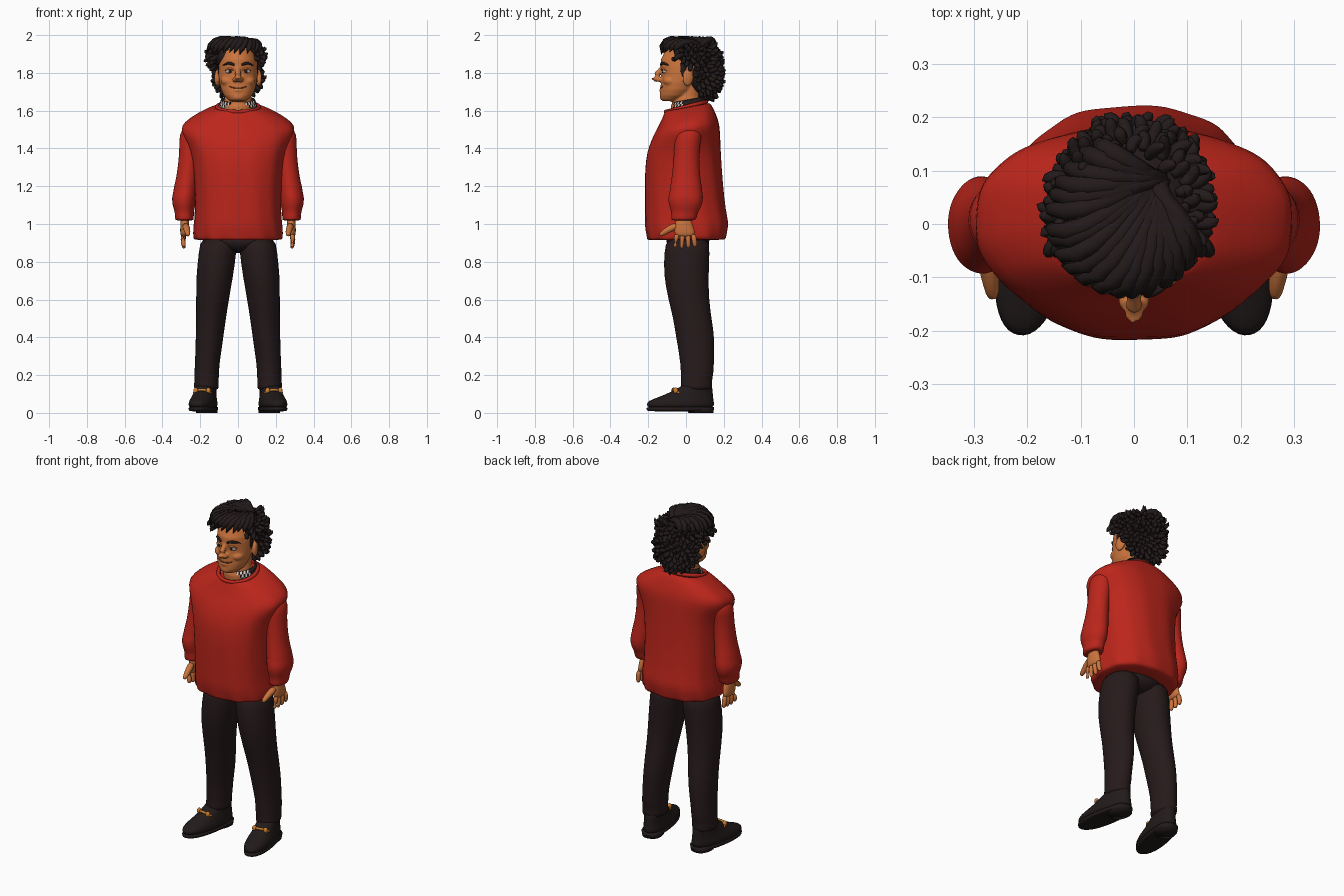
import bpy, bmesh, math, random
from mathutils import Vector

random.seed(4)
if bpy.data.objects.get("Cube"):
    bpy.data.objects.remove(bpy.data.objects["Cube"])

def material(name, *rgb):
    m = bpy.data.materials.new(name)
    m.use_nodes = True
    m.diffuse_color = (*rgb, 1)
    node = next(n for n in m.node_tree.nodes if n.type == 'BSDF_PRINCIPLED')
    node.inputs["Base Color"].default_value = (*rgb, 1)
    return m

RED = material("red knit", .5, .019, .011)
SKIN = material("skin", .6, .175, .046)
HAIR = material("black hair", .017, .0105, .0105)
CLOTH = material("dark trousers", .02, .0105, .011)
LEATHER = material("dark leather", .016, .0105, .0105)
GOLD = material("gold", .6, .21, .03)
WHITE = material("off white", .6, .57, .53)
LIP = material("mouth brown", .22, .055, .02)

def finish(bm, name, mats, subsurf=0):
    bmesh.ops.recalc_face_normals(bm, faces=bm.faces[:])
    mesh = bpy.data.meshes.new(name)
    bm.to_mesh(mesh)
    for m in mats:
        mesh.materials.append(m)
    mesh.shade_smooth()
    ob = bpy.data.objects.new(name, mesh)
    bpy.context.collection.objects.link(ob)
    if subsurf:
        ob.modifiers.new("Smooth", 'SUBSURF').levels = subsurf
    return ob

def skin_rings(bm, rings):
    n = len(rings[0])
    for a, b in zip(rings, rings[1:]):
        for i in range(n):
            bm.faces.new((a[i], a[(i + 1) % n], b[(i + 1) % n], b[i]))
    bm.faces.new(rings[0][::-1])
    bm.faces.new(rings[-1])

def loft(name, sections, mat, side=1, n=24, tilt=0, ripple=0, p=2, subsurf=1):
    """Stack of rounded outlines: z, centre x, centre y, radius x, radius y."""
    bm, rings = bmesh.new(), []
    for k, (z, cx, cy, rx, ry) in enumerate(sections):
        ring = []
        for i in range(n):
            a = math.tau * i / n
            w = 1 + ripple * math.cos(a * n / 4 + k * .5) / (1 + k)
            x, y = (r * w * math.copysign(abs(c) ** (2 / p), c)
                    for r, c in ((rx, math.cos(a)), (ry, math.sin(a))))
            ring.append(bm.verts.new((cx * side + x, cy + y, z + tilt * y * k / len(sections))))
        rings.append(ring)
    skin_rings(bm, rings)
    return finish(bm, name, [mat], subsurf)

def add_tube(bm, path, radii, sides=8):
    path, rings = [Vector(p) for p in path], []
    for k, p in enumerate(path):
        t = (path[min(k + 1, len(path) - 1)] - path[max(k - 1, 0)]).normalized()
        u = t.cross(Vector((.1, .2, 1))).normalized()
        v = t.cross(u)
        angles = [math.tau * i / sides for i in range(sides)]
        rings.append([bm.verts.new(p + radii[k] * (u * math.cos(a) + v * math.sin(a))) for a in angles])
    skin_rings(bm, rings)

def tube(name, path, radii, mat, side=1):
    bm = bmesh.new()
    add_tube(bm, [(x * side, y, z) for x, y, z in path], radii)
    return finish(bm, name, [mat], 1)

def lock(bm, a, b, c, r):
    """One curved, pointed lock of hair."""
    a, b, c = Vector(a), Vector(b), Vector(c)
    ts = [k / 6 for k in range(7)]
    add_tube(bm, [a * (1 - t) ** 2 + b * 2 * t * (1 - t) + c * t * t for t in ts],
             [r * (.55 + 1.4 * t) * (1 - t) ** .55 + .0008 for t in ts], 7)

def blob(name, loc, scale, mat, rot=(0, 0, 0)):
    bm = bmesh.new()
    bmesh.ops.create_uvsphere(bm, u_segments=20, v_segments=12, radius=1)
    ob = finish(bm, name, [mat])
    ob.location, ob.scale, ob.rotation_euler = loc, scale, rot
    return ob

# Sweater body with wavy hem and neckline rib
loft("sweater_body", [
    (.915, 0, .003, .225, .198), (.918, 0, .003, .233, .206), (.95, 0, .004, .237, .212),
    (1.0, 0, .004, .234, .222), (1.05, 0, -.003, .228, .214), (1.2, 0, -.012, .23, .207),
    (1.36, 0, -.016, .24, .201), (1.44, 0, -.006, .272, .188), (1.5, 0, .005, .306, .173),
    (1.535, 0, .01, .29, .158), (1.58, 0, .012, .222, .138), (1.61, 0, .01, .16, .124),
    (1.625, 0, .005, .116, .113), (1.6, 0, .005, .1, .095)], RED, n=48, tilt=.22, ripple=.045, p=2.4)
bpy.ops.mesh.primitive_torus_add(major_radius=.11, minor_radius=.011, major_segments=32,
                                 minor_segments=8, location=(0, 0, 1.62), rotation=(.24, 0, 0))
bpy.context.object.name = "sweater_neck_rib"
bpy.context.object.data.materials.append(RED)
bpy.ops.object.shade_smooth()

# Shirt collar: dark, open at the throat, with light checks at its front edges
collar = loft("shirt_collar", [(1.6, 0, .012, .104, .1), (1.62, 0, .012, .102, .1), (1.64, 0, .015, .097, .095),
                               (1.66, 0, .018, .09, .088), (1.64, 0, .018, .083, .08)],
              LEATHER, n=60, tilt=.3, subsurf=0)
collar.data.materials.append(WHITE)
bm = bmesh.new()
bm.from_mesh(collar.data)
bmesh.ops.delete(bm, geom=[f for f in bm.faces if len(f.verts) > 4 or f.calc_center_median().y < -.065],
                 context='FACES')
for f in bm.faces:
    f.material_index = int(f.calc_center_median().y < -.01 and sum(divmod(f.index, 60)) % 2)
bm.to_mesh(collar.data)

loft("trouser_seat", [(.845, 0, .01, .03, .07), (.89, 0, .01, .17, .12), (.95, 0, .01, .2, .12)], CLOTH)

face = []
for s, label in ((1, "left_"), (-1, "right_")):
    # Sleeve with gathered cuff
    loft(label + "sleeve", [
        (1.018, .283, -.015, .046, .062), (1.025, .284, -.012, .05, .068), (1.07, .284, -.006, .05, .072),
        (1.09, .286, -.003, .06, .086), (1.14, .286, -.002, .066, .095), (1.17, .28, 0, .062, .086),
        (1.2, .277, 0, .063, .084), (1.24, .27, 0, .057, .076), (1.36, .255, .002, .057, .066),
        (1.44, .25, .008, .061, .07), (1.5, .24, .014, .068, .075), (1.54, .19, .015, .045, .05)],
        RED, s, ripple=.03)
    # Hand
    loft(label + "palm", [(.93, .287, -.005, .017, .052), (.96, .285, -.007, .022, .056),
                          (.99, .282, -.012, .024, .05), (1.05, .281, -.014, .022, .034)], SKIN, s, n=16)
    for i in range(4):
        y = -.046 + .028 * i
        tube(f"{label}finger_{i + 1}", [(.287, y, .95), (.291, y * 1.15, .915), (.289, y * 1.25, .89),
             (.284, y * 1.25, .866 + .008 * abs(i - 1.4))], [.015, .0155, .014, .009], SKIN, s)
    tube(label + "thumb", [(.28, -.04, .995), (.272, -.085, .975), (.267, -.115, .957), (.264, -.142, .938)],
         [.022, .02, .017, .011], SKIN, s)
    # Trouser leg with folds above the ankle
    loft(label + "trouser_leg", [
        (.115, .168, .055, .062, .08), (.14, .168, .056, .067, .085), (.17, .167, .056, .063, .081),
        (.2, .166, .058, .067, .087), (.25, .164, .06, .064, .088), (.36, .154, .053, .072, .098),
        (.42, .149, .046, .074, .102), (.5, .143, .034, .08, .102), (.6, .135, .014, .087, .108),
        (.73, .123, 0, .099, .12), (.85, .108, .005, .1, .121), (.94, .1, .01, .098, .115)], CLOTH, s, ripple=.015)
    # Loafer: upper, sole, heel and metal bit
    shoe = [
        loft(label + "shoe_upper", [
            (.02, 0, 0, .068, .18), (.045, 0, 0, .071, .183), (.064, 0, .002, .068, .178),
            (.085, 0, .033, .061, .144), (.11, 0, .06, .056, .114), (.135, 0, .085, .055, .088),
            (.158, 0, .09, .046, .07)], LEATHER, p=2.2),
        loft(label + "shoe_sole", [(.008, 0, 0, .064, .176), (.011, 0, 0, .069, .181),
                                   (.028, 0, 0, .071, .184), (.032, 0, 0, .066, .18)], LEATHER, p=2.2),
        loft(label + "shoe_heel", [(0, 0, .11, .055, .066), (.03, 0, .11, .06, .07)], LEATHER, p=2.4, subsurf=0),
        tube(label + "shoe_bit", [(-.052, -.01, .102), (-.025, -.034, .121), (0, -.038, .124),
                                  (.025, -.034, .121), (.052, -.01, .102)], [.008] * 5, GOLD)]
    shoe += [blob(label + "bit_ring", (x, -.03, .117), (.013, .013, .017), GOLD) for x in (-.034, .034)]
    turn = s * math.radians(10)
    for ob in shoe:
        x, y, z = ob.location
        ob.location = (s * .185 + x * math.cos(turn) - y * math.sin(turn),
                       -.03 + x * math.sin(turn) + y * math.cos(turn), z)
        ob.rotation_euler.z = turn
    # Ear, eye, brow and cheek
    face += [blob("ear", (s * .108, .012, 1.775), (.015, .03, .046), SKIN, (-.15, 0, s * .35)),
             blob("cheek", (s * .05, -.08, 1.757), (.042, .042, .03), SKIN),
             blob("nostril", (s * .016, -.143, 1.765), (.014, .018, .013), SKIN)]
    blob(label + "eye", (s * .043, -.107, 1.808), (.023, .018, .013), WHITE)
    blob(label + "iris", (s * .042, -.1235, 1.808), (.0085, .004, .0095), HAIR)
    tube(label + "upper_lid", [(.018, -.124, 1.81), (.032, -.129, 1.822), (.048, -.124, 1.823), (.07, -.103, 1.81)],
         [.004, .006, .006, .004], SKIN, s)
    tube(label + "eyebrow", [(.016, -.134, 1.84), (.035, -.13, 1.85), (.058, -.117, 1.853), (.083, -.087, 1.838)],
         [.007, .009, .008, .003], HAIR, s)
    blob(label + "sideburn", (s * .098, -.014, 1.825), (.009, .017, .05), HAIR)

# Head, neck and features fused into one smooth surface
face += [
    loft("neck", [(1.56, 0, .01, .088, .088), (1.62, 0, .002, .08, .083), (1.68, 0, .01, .07, .07),
                  (1.74, 0, .02, .07, .07)], SKIN),
    tube("nose", [(0, -.118, 1.84), (0, -.135, 1.815), (0, -.155, 1.79), (0, -.166, 1.773), (0, -.15, 1.757)],
         [.011, .013, .017, .021, .012], SKIN),
    blob("chin", (0, -.112, 1.672), (.037, .028, .021), SKIN),
    blob("lower_lip", (0, -.13, 1.708), (.028, .012, .008), SKIN)]
head = loft("head", [
    (1.65, 0, -.085, .035, .035), (1.658, 0, -.08, .052, .052), (1.68, 0, -.06, .074, .078),
    (1.71, 0, -.046, .089, .09), (1.75, 0, -.034, .098, .099), (1.8, 0, -.02, .102, .11),
    (1.835, 0, -.013, .102, .122), (1.87, 0, -.005, .1, .128), (1.91, 0, .005, .09, .118),
    (1.945, 0, .01, .06, .08)], SKIN, n=40, subsurf=0)
with bpy.context.temp_override(active_object=head, object=head, selected_editable_objects=face + [head],
                               selected_objects=face + [head]):
    bpy.ops.object.join()
fuse = head.modifiers.new("Fuse", 'REMESH')
fuse.mode, fuse.voxel_size, fuse.use_smooth_shade = 'VOXEL', .005, True
head.modifiers.new("Soften", 'SMOOTH').iterations = 4
tube("mouth", [(-.05, -.12, 1.732), (-.03, -.131, 1.721), (0, -.137, 1.718), (.03, -.131, 1.721), (.05, -.12, 1.732)],
     [.002, .004, .004, .004, .002], LIP)

# Hair masses with curly locks over the sides and back
bm = bmesh.new()
for label, centre, size, count in (("crown", (-.01, .033, 1.885), (.13, .132, .078), 230),
                                   ("nape", (0, .085, 1.79), (.112, .09, .11), 200)):
    centre, size = Vector(centre), Vector(size)
    blob("hair_" + label, centre, size, HAIR)
    for i in range(count):
        h, a = 1 - (2 * i + 1) / count, i * math.pi * (3 - math.sqrt(5))
        d = Vector((math.cos(a), math.sin(a), 0)) * math.sqrt(1 - h * h) + Vector((0, 0, h))
        p = centre + d * size
        if p.y < (.06 if p.z < 1.84 else -.06) or (p.y < 0 and p.z < 1.87) or p.z > 1.94:
            continue
        n = Vector((d.x / size.x, d.y / size.y, d.z / size.z)).normalized()
        side = n.cross(Vector((0, 0, 1))).normalized() * random.uniform(-.024, .024)
        drop = Vector((0, 0, random.uniform(-.025, .004)))
        tip = n * random.uniform(.022, .044) + side + Vector((0, 0, random.uniform(-.012, .016)))
        lock(bm, p - n * .012 - drop, p + n * .022 + drop, p + tip, .014)
finish(bm, "hair_curls", [HAIR])

# Long top locks fanning from the parting, bulging over the forehead
bm = bmesh.new()
for reach, height, crest, count in ((1, 1.902, 2.026, 19), (.8, 1.94, 1.998, 15), (.5, 1.955, 1.988, 11)):
    for i in range(count):
        a = -.55 - 3.8 * i / (count - 1) + random.uniform(-.06, .06)
        end = (-.015 + .155 * reach * math.cos(a), .013 + .145 * reach * math.sin(a),
               height + random.uniform(-.012, .012))
        mid = (.0 + .125 * reach * math.cos(a + .3), .02 + .16 * reach * math.sin(a + .3),
               crest - .035 * max(0, math.cos(a)))
        lock(bm, (.04 + random.uniform(-.02, .02), .085, 1.94), mid, end, .023)
# Loose tufts beside the forehead
for x, z in ((-.15, 1.9), (-.165, 1.87), (-.145, 1.84), (.13, 1.89), (.145, 1.865)):
    lock(bm, (x * .75, -.01, z + .03), (x * .95, -.045, z + .03), (x, -.06, z), .016)
finish(bm, "hair_top_locks", [HAIR])
